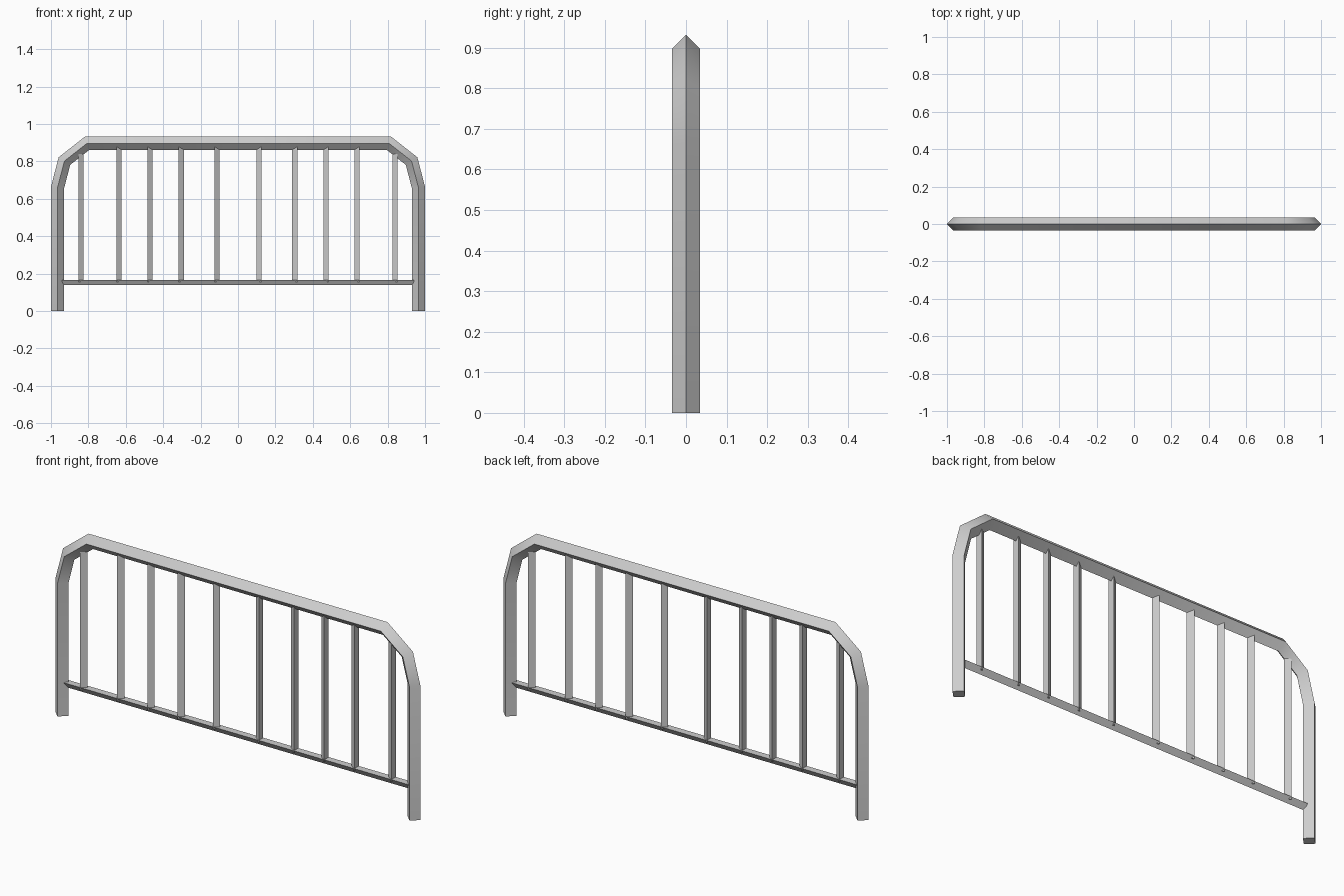
import bpy, bmesh, math
from mathutils import Vector

cube = bpy.data.objects.get("Cube")
if cube:
    bpy.data.objects.remove(cube)

steel = bpy.data.materials.new("grey_metal")
steel.use_nodes = True
colour = (0.62, 0.62, 0.62, 1)
steel.diffuse_color = colour
steel.node_tree.nodes["Principled BSDF"].inputs["Base Color"].default_value = colour


def sweep(name, path, section):
    """Sweep a section of (in-plane, depth) points along an x-z path with mitred joints."""
    pts = [Vector(p) for p in path]
    bm = bmesh.new()
    rings = []
    for i, p in enumerate(pts):
        before = (p - pts[i - 1]).normalized() if i else None
        after = (pts[i + 1] - p).normalized() if i < len(pts) - 1 else None
        before, after = before or after, after or before
        tangent = (before + after).normalized()
        normal = Vector((-tangent.y, tangent.x)) / tangent.dot(before)
        rings.append([bm.verts.new((p.x + normal.x * u, v, p.y + normal.y * u))
                      for u, v in section])
    n = len(section)
    for a, b in zip(rings, rings[1:]):
        for k in range(n):
            bm.faces.new((a[k], a[(k + 1) % n], b[(k + 1) % n], b[k]))
    bm.faces.new(rings[0])
    bm.faces.new(rings[-1])
    bmesh.ops.recalc_face_normals(bm, faces=bm.faces)
    mesh = bpy.data.meshes.new(name)
    bm.to_mesh(mesh)
    bm.free()
    mesh.materials.append(steel)
    obj = bpy.data.objects.new(name, mesh)
    bpy.context.collection.objects.link(obj)
    bpy.ops.object.select_all(action="DESELECT")
    obj.select_set(True)
    bpy.context.view_layer.objects.active = obj
    bpy.ops.object.shade_smooth_by_angle(angle=math.radians(30))
    return obj


# Outer frame: diamond tube bent over two legs
R = 0.035
diamond = [(R, 0), (0, R), (-R, 0), (0, -R)]
half = [(-0.965, 0), (-0.965, 0.66), (-0.928, 0.802), (-0.807, 0.897)]
sweep("outer_frame", half + [(-x, z) for x, z in reversed(half)], diamond)

# Three-sided bars: flat side on the positive in-plane side
D, W = 0.014, 0.0175
triangle = [(D, -W), (D, W), (-D, 0)]

# Lower rail, flat side up, ends tapered inwards below
rail = sweep("lower_rail", [(-0.938, 0.153), (0.938, 0.153)], triangle)
for v in rail.data.vertices:
    if v.co.z > 0.153:
        v.co.x *= 1.005

# Upright bars, flat side facing outwards
for i, x in enumerate((0.112, 0.304, 0.471, 0.636, 0.839)):
    top = 0.85 if x > 0.8 else 0.878
    for side, s in (("left", 1), ("right", -1)):
        section = [(-s * u, v) for u, v in triangle]
        sweep(f"{side}_upright_{i + 1}", [(s * x, 0.155), (s * x, top)], section)
